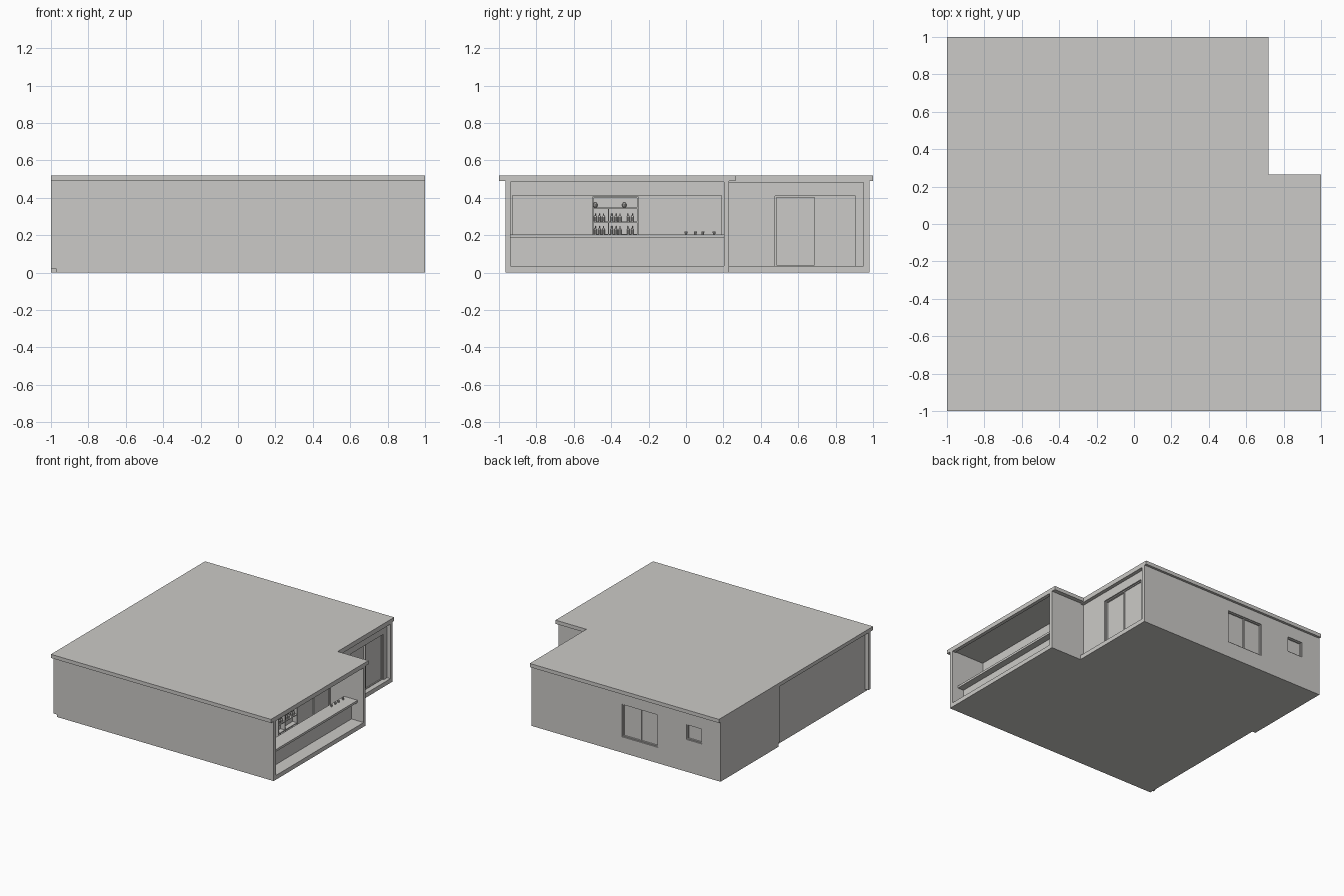
import bpy, bmesh, math

if "Cube" in bpy.data.objects:
    bpy.data.objects.remove(bpy.data.objects["Cube"])

def material(name, rgb):
    m = bpy.data.materials.new(name)
    m.diffuse_color = (*rgb, 1)
    m.use_nodes = True
    m.node_tree.nodes["Principled BSDF"].inputs["Base Color"].default_value = m.diffuse_color
    return m

GREY = material("plaster grey", (0.6, 0.59, 0.57))

def finish(name, bm):
    bmesh.ops.recalc_face_normals(bm, faces=bm.faces)
    me = bpy.data.meshes.new(name)
    bm.to_mesh(me)
    bm.free()
    me.materials.append(GREY)
    ob = bpy.data.objects.new(name, me)
    bpy.context.collection.objects.link(ob)
    return ob

def add_box(bm, x0, x1, y0, y1, z0, z1):
    vs = bmesh.ops.create_cube(bm, size=1)["verts"]
    for v in vs:
        v.co = (x1 if v.co.x > 0 else x0,
                y1 if v.co.y > 0 else y0,
                z1 if v.co.z > 0 else z0)

def boxes(name, *dims):
    bm = bmesh.new()
    for d in dims:
        add_box(bm, *d)
    return finish(name, bm)

def prism(name, pts, z0, z1):
    bm = bmesh.new()
    f = bm.faces.new([bm.verts.new((x, y, z0)) for x, y in pts])
    r = bmesh.ops.extrude_face_region(bm, geom=[f])
    for v in r["geom"]:
        if isinstance(v, bmesh.types.BMVert):
            v.co.z = z1
    return finish(name, bm)

def cut(ob, *dims):
    cutter = boxes("opening_cutter", *dims)
    cutter.hide_render = True
    mod = ob.modifiers.new("openings", "BOOLEAN")
    mod.object = cutter
    mod.operation = "DIFFERENCE"
    mod.solver = "EXACT"
    bpy.context.view_layer.objects.active = ob
    bpy.ops.object.modifier_apply(modifier=mod.name)
    bpy.data.objects.remove(cutter)

# Flat L-shaped roof and floor slab
prism("roof", [(-1, -1), (1, -1), (1, .265), (.72, .265), (.72, 1), (-1, 1)], .49, .52)
prism("floor_slab", [(-.97, -.965), (1, -.965), (1, .23), (.72, .23), (.72, .98),
                     (-1, .98), (-1, .23), (-.97, .23)], 0, .035)

# Outer walls
boxes("front_wall", (-.97, 1, -.965, -.938, .035, .49), (-1, -.97, -.965, -.938, .02, .49))
boxes("left_wall_back", (-1, -.96, .205, .95, .035, .49))
boxes("left_wall_recessed", (-.97, -.94, -.938, .205, .035, .49))
boxes("notch_wall", (.66, 1, .203, .23, .035, .49))

# Back wall with two window openings
WINDOWS = [("large_window", -.43, -.105, .13, .40, True),
           ("small_window", -.83, -.69, .265, .39, False)]
back = boxes("back_wall", (-1, .72, .95, .98, .035, .49))
cut(back, *[(a, b, .9, 1.05, c, d) for _, a, b, c, d, _ in WINDOWS])
for name, a, b, c, d, double in WINDOWS:
    f = .008
    parts = [(a, a + f, .95, .972, c, d), (b - f, b, .95, .972, c, d),
             (a, b, .95, .972, c, c + f), (a, b, .95, .972, d - f, d)]
    if double:
        m = (a + b) / 2
        parts.append((m - .005, m + .005, .95, .968, c, d))
    boxes(name + "_frame", *parts)
    boxes(name + "_glass", (a, b, .954, .96, c, d))

# Recessed terrace wall with sliding door
terrace = boxes("terrace_wall", (.65, .69, .23, .95, .035, .49))
cut(terrace, (.6, .75, .475, .905, .0, .41))
boxes("terrace_header", (.69, .72, .23, .95, .482, .49))
boxes("door_glass", (.656, .662, .475, .69, .035, .41), (.664, .67, .69, .905, .035, .41))
door = []
for y in (.475, .686, .897):
    door.append((.652, .678, y, y + .008, .035, .41))
door += [(.652, .678, .475, .905, .402, .41), (.652, .678, .475, .905, .035, .041)]
boxes("door_frame", *door)

# Serving bay: rear wall, header, side door and top trim
boxes("bay_rear_wall", (.65, .68, -.938, .203, .035, .49))
boxes("bay_header", (.68, .70, -.938, .203, .412, .49))
boxes("bay_side_door", (.68, .688, .005, .19, .035, .412))
boxes("bay_end_trim", (.68, .70, .19, .203, .035, .412), (.68, .70, -.938, -.928, .035, .412))
boxes("bay_top_trim", (.97, 1, -.938, .203, .484, .49))

# Long counter
boxes("counter_panel", (.86, .89, -.938, .203, .035, .185))
boxes("counter_top", (.82, .945, -.938, .203, .185, .203))

# Display shelf on the rear wall
y0, y1 = -.5, -.255
shelf = [(.68, .72, y0, y0 + .006, .035, .405), (.68, .72, y1 - .006, y1, .035, .405),
         (.68, .72, -.418, -.412, .035, .345)]
for z in (.13, .2, .268, .342, .4):
    shelf.append((.68, .72, y0, y1, z, z + .006))
boxes("display_shelf", *shelf)

def turned(name, spots, profile, sides=10):
    # revolve a small radius/height profile at each spot
    bm = bmesh.new()
    for x, y, z in spots:
        rings = [[bm.verts.new((x + r * math.cos(2 * math.pi * i / sides),
                                y + r * math.sin(2 * math.pi * i / sides), z + h))
                  for i in range(sides)] for r, h in profile]
        bm.faces.new(rings[0])
        bm.faces.new(rings[-1])
        for lo, hi in zip(rings, rings[1:]):
            for i in range(sides):
                j = (i + 1) % sides
                bm.faces.new((lo[i], lo[j], hi[j], hi[i]))
    return finish(name, bm)

# Bottles on the shelves, cups on the counter
bottle = [(.008, 0), (.008, .024), (.003, .032), (.003, .043)]
turned("bottles", [(.705, -.485 + .022 * i, z) for z in (.206, .274)
                   for i in range(10) if (i + int(z * 10)) % 4 != 1], bottle)
turned("shelf_bowls", [(.7, -.33, .348), (.7, -.485, .348)], [(.006, 0), (.012, .008), (.012, .018), (.006, .026)])
turned("counter_cups", [(.85, y, .203) for y in (.0, .05, .09, .15)], [(.006, 0), (.009, .018)])
